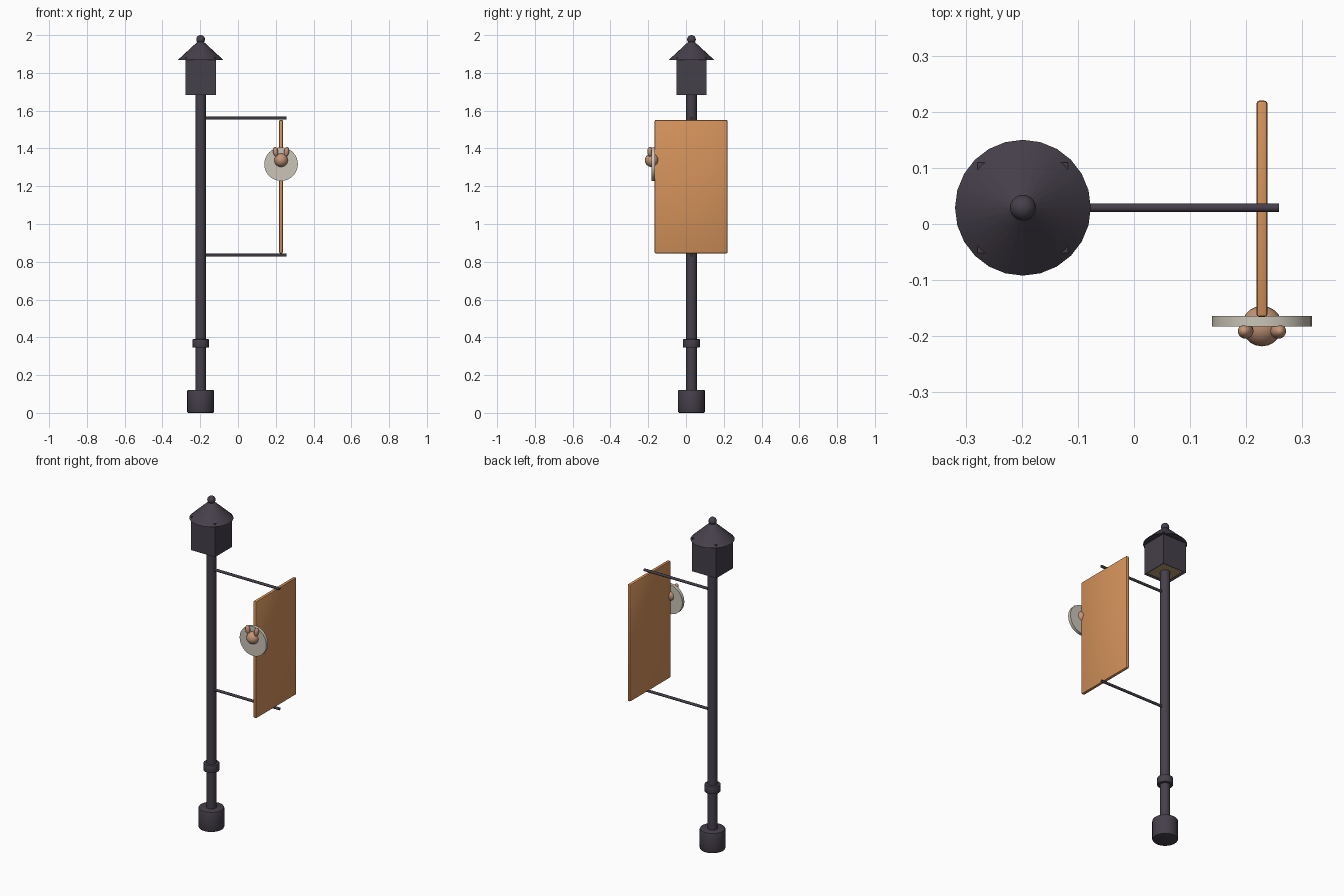
import bpy
import bmesh
from math import radians, pi
from mathutils import Matrix, Vector

if "Cube" in bpy.data.objects:
    bpy.data.objects.remove(bpy.data.objects["Cube"])


def material(name, rgb):
    mat = bpy.data.materials.new(name)
    mat.use_nodes = True
    mat.diffuse_color = (*rgb, 1)
    mat.node_tree.nodes["Principled BSDF"].inputs["Base Color"].default_value = (*rgb, 1)
    return mat


iron = material("dark iron", (0.06, 0.05, 0.068))
orange = material("orange banner", (0.66, 0.29, 0.105))
stone = material("pale stone", (0.6, 0.56, 0.48))
tan = material("tan", (0.55, 0.30, 0.185))
glass = material("warm glass", (0.5, 0.33, 0.17))


def finish(bm, name, mats, smooth=True):
    bmesh.ops.recalc_face_normals(bm, faces=bm.faces)
    mesh = bpy.data.meshes.new(name)
    bm.to_mesh(mesh)
    bm.free()
    obj = bpy.data.objects.new(name, mesh)
    bpy.context.collection.objects.link(obj)
    for mat in mats:
        mesh.materials.append(mat)
    if smooth:
        bpy.ops.object.select_all(action="DESELECT")
        obj.select_set(True)
        bpy.context.view_layer.objects.active = obj
        bpy.ops.object.shade_smooth_by_angle(angle=radians(35))
    return obj


def cylinder(name, start, end, radius, mat, sides=24, tip=None, bevel=0):
    a, b = Vector(start), Vector(end)
    turn = (b - a).to_track_quat("Z", "Y").to_matrix().to_4x4()
    bm = bmesh.new()
    bmesh.ops.create_cone(bm, cap_ends=True, segments=sides, radius1=radius,
                          radius2=radius if tip is None else tip, depth=(b - a).length,
                          matrix=Matrix.Translation((a + b) / 2) @ turn)
    if bevel:
        rims = [e for e in bm.edges if any(len(f.verts) > 4 for f in e.link_faces)]
        bmesh.ops.bevel(bm, geom=rims, offset=bevel, segments=2, affect="EDGES", profile=0.5)
    return finish(bm, name, [mat])


def ball(name, centre, size, mat, tilt=0):
    bm = bmesh.new()
    bmesh.ops.create_uvsphere(bm, u_segments=20, v_segments=14, radius=1,
                              matrix=Matrix.Translation(centre) @ Matrix.Rotation(tilt, 4, "Y")
                              @ Matrix.Diagonal((*size, 1)))
    return finish(bm, name, [mat])


def box(centre, size):
    bm = bmesh.new()
    bmesh.ops.create_cube(bm, size=1, matrix=Matrix.Translation(centre) @ Matrix.Diagonal((*size, 1)))
    return bm


# Post with its foot and collar
X, Y = -0.198, 0.029
cylinder("base", (X, Y, 0), (X, Y, 0.122), 0.071, iron, bevel=0.006)
cylinder("post", (X, Y, 0.1), (X, Y, 1.72), 0.028, iron)
cylinder("collar", (X, Y, 0.345), (X, Y, 0.39), 0.044, iron, bevel=0.003)

# Lantern body with a recessed glass underside
bm = box((X, Y, 1.782), (0.161, 0.161, 0.2))
bottom = [f for f in bm.faces if f.calc_center_median().z < 1.7]
bmesh.ops.inset_region(bm, faces=bottom, thickness=0.014)
bottom[0].material_index = 1
bmesh.ops.translate(bm, verts=bottom[0].verts, vec=(0, 0, 0.008))
finish(bm, "lantern", [iron, glass], smooth=False)

# Conical roof and finial
cylinder("lantern_roof", (X, Y, 1.868), (X, Y, 1.978), 0.121, iron, tip=0.002)
ball("finial", (X, Y, 1.977), (0.023, 0.023, 0.023), iron)

# Arms holding the banner
for label, z in (("upper_arm", 1.56), ("lower_arm", 0.835)):
    cylinder(label, (X, Y, z), (0.258, Y, z), 0.0078, iron, sides=12)

# Banner panel with rounded edges
C = 0.228
bm = box((C, 0.027, 1.198), (0.02, 0.386, 0.706))
bmesh.ops.bevel(bm, geom=bm.edges[:], offset=0.006, segments=2, affect="EDGES", profile=0.5)
finish(bm, "banner", [orange])

# Round plaque with an animal head
cylinder("plaque", (C, -0.164, 1.317), (C, -0.183, 1.317), 0.089, stone, sides=32)
ball("head", (C, -0.182, 1.338), (0.036, 0.036, 0.036), tan)
for label, side in (("left_ear", 1), ("right_ear", -1)):
    ball(label, (C + side * 0.029, -0.191, 1.383), (0.0135, 0.0135, 0.026), tan, side * pi / 20)
